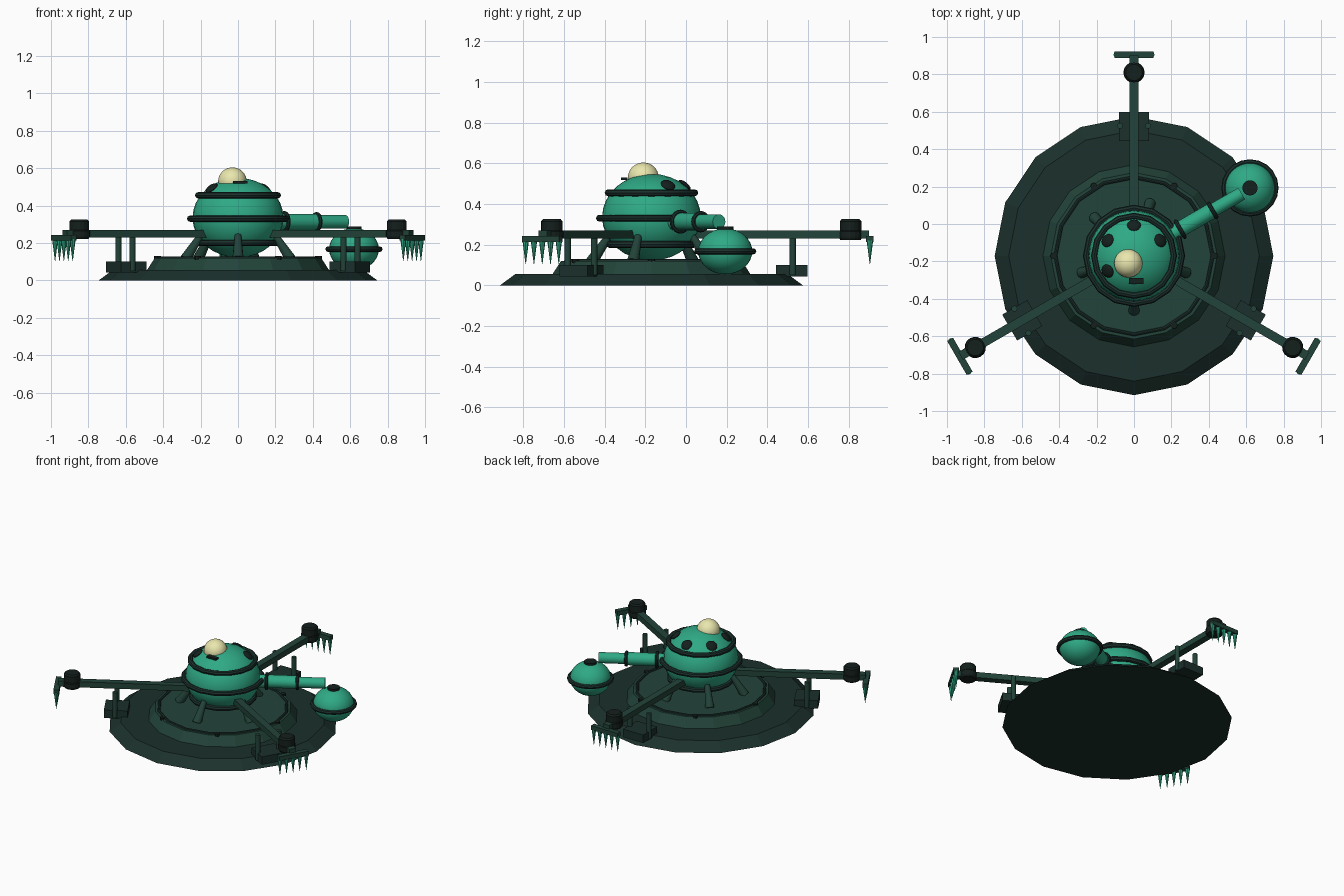
import bpy, bmesh
from math import pi, radians, cos, sin, sqrt
from mathutils import Vector, Matrix

if "Cube" in bpy.data.objects:
    bpy.data.objects.remove(bpy.data.objects["Cube"])

C = Vector((0, -0.17, 0))  # main axis


def mat(name, col):
    m = bpy.data.materials.new(name)
    m.diffuse_color = (*col, 1)
    m.use_nodes = True
    m.node_tree.nodes["Principled BSDF"].inputs["Base Color"].default_value = m.diffuse_color
    return m


GREEN = mat("green", (0.028, 0.40, 0.235))
BASE = mat("dark_base", (0.011, 0.030, 0.025))
FRAME = mat("dark_frame", (0.016, 0.056, 0.041))
BLACK = mat("near_black", (0.007, 0.014, 0.012))
CREAM = mat("cream", (0.82, 0.80, 0.42))


def finish(bm, name, m, smooth=False):
    bmesh.ops.recalc_face_normals(bm, faces=bm.faces)
    me = bpy.data.meshes.new(name)
    bm.to_mesh(me)
    bm.free()
    o = bpy.data.objects.new(name, me)
    bpy.context.collection.objects.link(o)
    me.materials.append(m)
    if smooth:
        bpy.context.view_layer.objects.active = o
        bpy.ops.object.select_all(action='DESELECT')
        o.select_set(True)
        bpy.ops.object.shade_smooth_by_angle(angle=radians(35))
    return o


def box(name, m, size, M):
    bm = bmesh.new()
    bmesh.ops.create_cube(bm, size=1, matrix=M @ Matrix.Diagonal((*size, 1)))
    return finish(bm, name, m)


def ball(name, m, loc, r, rz, rot=Matrix(), seg=32):
    bm = bmesh.new()
    bmesh.ops.create_uvsphere(bm, u_segments=seg, v_segments=seg // 2, radius=1,
                              matrix=Matrix.Translation(loc) @ rot @ Matrix.Diagonal((r, r, rz, 1)))
    return finish(bm, name, m, True)


def rod(name, m, a, b, r1, r2=None, seg=12):
    a, b = Vector(a), Vector(b)
    d = b - a
    rot = d.to_track_quat('Z', 'Y').to_matrix().to_4x4()
    bm = bmesh.new()
    bmesh.ops.create_cone(bm, cap_ends=True, segments=seg, radius1=r1,
                          radius2=r1 if r2 is None else r2, depth=d.length,
                          matrix=Matrix.Translation((a + b) / 2) @ rot)
    return finish(bm, name, m, seg > 8)


def lathe(name, m, profile, M, seg=16, closed=False, smooth=False):
    bm = bmesh.new()
    rows = [[bm.verts.new(M @ Vector((r * cos(2 * pi * i / seg), r * sin(2 * pi * i / seg), z)))
             for i in range(seg)] for r, z in profile]
    pairs = list(zip(rows, rows[1:]))
    if closed:
        pairs.append((rows[-1], rows[0]))
    else:
        bm.faces.new(rows[0])
        bm.faces.new(rows[-1])
    for a, b in pairs:
        for i in range(seg):
            j = (i + 1) % seg
            bm.faces.new((a[i], a[j], b[j], b[i]))
    return finish(bm, name, m, smooth)


def ring(name, m, R, r, M, seg=16):
    prof = [(R + r * cos(k * pi / 4), r * sin(k * pi / 4)) for k in range(8)]
    return lathe(name, m, prof, M, seg, True, True)


def at(x, y, z):
    return Matrix.Translation((x, y, z))


def polar(deg, r, z):
    return C + Vector((r * cos(radians(deg)), r * sin(radians(deg)), z))


# stepped base
MC = Matrix.Translation(C)
lathe("base_plate", BASE, [(0.745, 0), (0.67, 0.055)], MC)
lathe("base_step", FRAME, [(0.49, 0.05), (0.445, 0.12)], MC)
ring("base_step_rim", BASE, 0.42, 0.010, MC @ at(0, 0, 0.119))
for k in range(6):
    p = polar(60 * k, 0.43, 0)
    rod("base_bolt", BLACK, p + Vector((0, 0, 0.11)), p + Vector((0, 0, 0.13)), 0.018, seg=8)

# body and its bands
HZ, RB, RZ = 0.335, 0.243, 0.213
ball("body", GREEN, C + Vector((0, 0, HZ)), RB, RZ)
for z, R in ((0.20, 0.205), (0.33, 0.256), (0.455, 0.213)):
    ring("body_band", BASE, R, 0.017, MC @ at(0, 0, z))

# slanted supports under the body
for a in (270, 342, 73, 136, 198):
    rod("body_support", FRAME, polar(a, 0.295, 0.115), polar(a, 0.21, 0.24), 0.03, 0.018)

# domed eye, slit and ports on top
ball("eye", CREAM, (-0.03, -0.21, 0.53), 0.076, 0.074)
box("slit", BLACK, (0.075, 0.032, 0.012), at(0.012, -0.305, 0.525))
for a in (30, 90, 150, 210):
    h = RZ * sqrt(1 - (0.163 / RB) ** 2)
    n = polar(a, 0.163 / RB ** 2, h / RZ ** 2) - C
    ball("port", BLACK, polar(a, 0.163, HZ + h), 0.037, 0.015,
         n.to_track_quat('Z', 'Y').to_matrix().to_4x4(), 16)

# side barrel
BZ = 0.313
rod("barrel_rear", GREEN, polar(30, 0.18, BZ), polar(30, 0.48, BZ), 0.043, seg=20)
rod("barrel_front", GREEN, polar(30, 0.46, BZ), polar(30, 0.665, BZ), 0.036, seg=20)
face = (polar(30, 1, 0) - C).to_track_quat('Z', 'Y').to_matrix().to_4x4()
for d, R in ((0.285, 0.048), (0.485, 0.042)):
    ring("barrel_band", BASE, R, 0.011, Matrix.Translation(polar(30, d, BZ)) @ face, 20)

# side pod
P = Vector((0.62, 0.193, 0.167))
ball("pod", GREEN, P, 0.133, 0.113)
ring("pod_band", BASE, 0.138, 0.015, Matrix.Translation(P), 20)
rod("pod_cap", BLACK, P + Vector((0, 0, 0.10)), P + Vector((0, 0, 0.121)), 0.041, seg=16)

# three rake arms
for a in (90, 210, 330):
    A = MC @ Matrix.Rotation(radians(a), 4, 'Z')
    box("arm_beam", FRAME, (0.87, 0.048, 0.04), A @ at(0.635, 0, 0.25))
    box("arm_foot", BASE, (0.155, 0.16, 0.057), A @ at(0.69, 0, 0.072))
    for s in (-1, 1):
        rod("arm_post", FRAME, A @ Vector((0.695, 0.075 * s, 0.05)),
            A @ Vector((0.695, 0.075 * s, 0.23)), 0.016)
    lathe("arm_knob", BLACK, [(0.05, 0.222), (0.057, 0.235), (0.057, 0.265), (0.053, 0.27),
                              (0.053, 0.315), (0.044, 0.325)], A @ at(0.98, 0, 0))
    box("rake_bar", FRAME, (0.036, 0.21, 0.03), A @ at(1.075, 0, 0.228))
    for k in range(-2, 3):
        rod("rake_spike", GREEN, A @ Vector((1.075, 0.047 * k, 0.22)),
            A @ Vector((1.075, 0.047 * k, 0.104)), 0.016, 0.001, 8)
